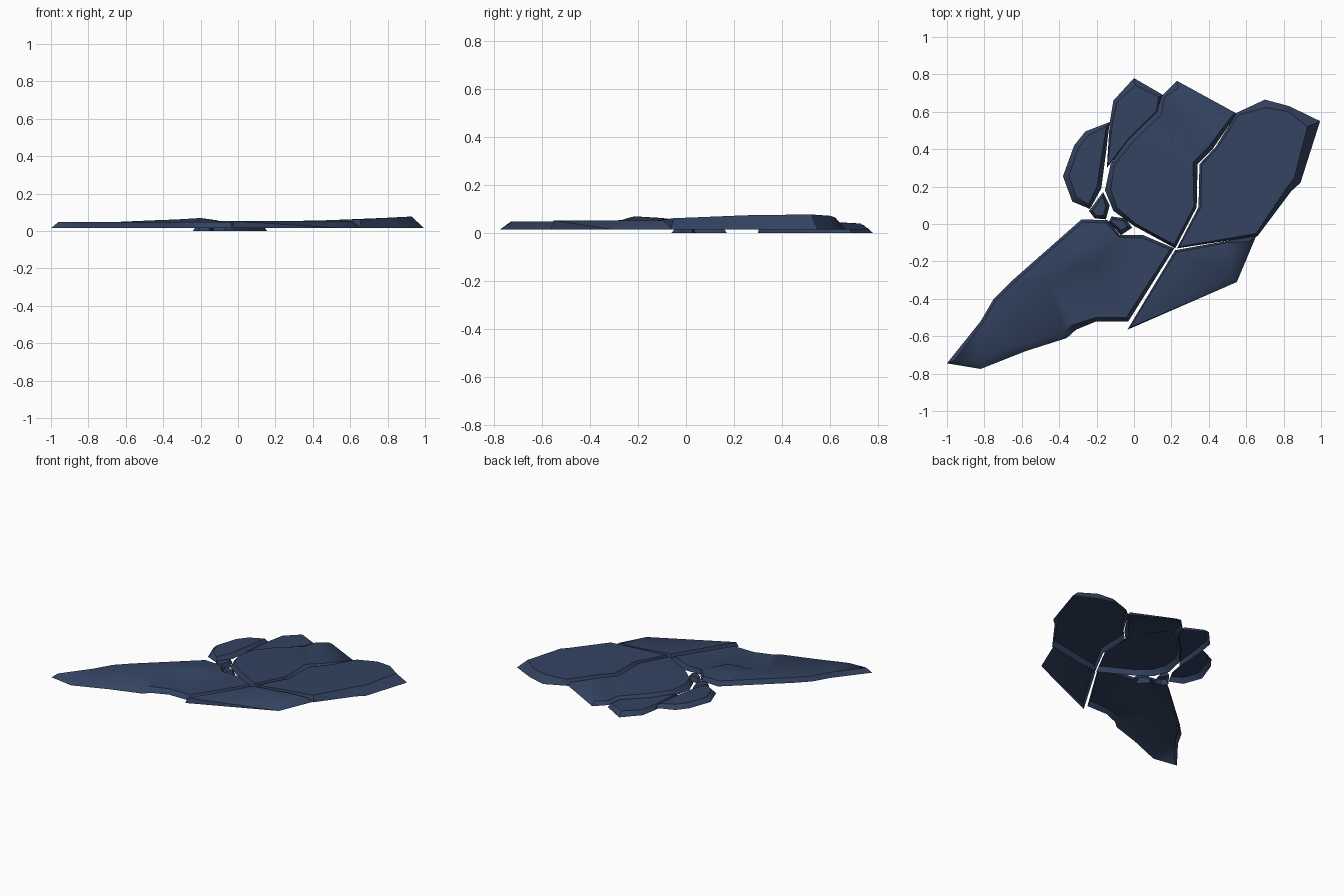
import bpy, math
from mathutils import Vector
from mathutils.geometry import delaunay_2d_cdt

navy = bpy.data.materials.new("slate navy")
navy.diffuse_color = (0.033, 0.056, 0.118, 1)


def slab(name, z0, height, outline, ridge=()):
    """Open-bottomed stone: outline of (x, y, bevel width), counter-clockwise,
    rising to a top at height(x, y); ridge adds inner (x, y, z) relief points."""
    n = len(outline)
    outer = [Vector(p[:2]) for p in outline]
    pts, zs = list(outer), [z0] * n
    for i, p in enumerate(outer):
        a = (p - outer[i - 1]).normalized()
        b = (outer[(i + 1) % n] - p).normalized()
        na, nb = Vector((-a.y, a.x)), Vector((-b.y, b.x))
        m = (na + nb) / max(0.7, 1 + na.dot(nb))
        q = p + m * outline[i][2]
        pts.append(q)
        zs.append(height(q.x, q.y))
    for x, y, z in ridge:
        pts.append(Vector((x, y)))
        zs.append(z)
    edges = [(i, (i + 1) % n) for i in range(n)]
    edges += [(a + n, b + n) for a, b in edges]
    vs, _, fs, origin, _, _ = delaunay_2d_cdt(pts, edges, [], 1, 1e-5)
    verts = [(v.x, v.y, zs[o[0]] if o else height(v.x, v.y)) for v, o in zip(vs, origin)]
    me = bpy.data.meshes.new(name)
    me.from_pydata(verts, [], fs)
    me.materials.append(navy)
    ob = bpy.data.objects.new(name, me)
    bpy.context.collection.objects.link(ob)
    bpy.context.view_layer.objects.active = ob
    bpy.ops.object.select_all(action='DESELECT')
    ob.select_set(True)
    bpy.ops.object.shade_smooth_by_angle(angle=math.radians(40))


B = 0.015  # level of the large slabs' lower rims

# long pointed slab with a raised ledge
slab("long_slab", B, lambda x, y: 0.048,
     [(-1, -.745, .03), (-.82, -.775, .05), (-.58, -.68, .04), (-.36, -.61, .04),
      (-.31, -.565, .03), (-.2, -.52, .02), (-.03, -.52, .02), (.215, -.13, .015),
      (.05, -.06, .015), (-.03, -.06, .012), (-.075, -.06, .01), (-.14, .02, .015),
      (-.28, .025, .015), (-.66, -.31, .015), (-.75, -.4, .015), (-.82, -.52, .015)],
     [(-.4, -.23, .059), (-.35, -.25, .06), (-.2, -.215, .069), (-.12, -.09, .058),
      (-.27, -.1, .062), (-.46, -.28, .049), (-.36, -.285, .045), (-.18, -.26, .045),
      (-.08, -.1, .045)])

# lower right wedge
slab("front_wedge", B, lambda x, y: 0.052,
     [(-.035, -.565, .02), (.55, -.31, .045), (.655, -.06, .04), (.5, -.09, .01),
      (.22, -.14, .012)])

# right slab, highest towards its outer edge
slab("right_slab", B, lambda x, y: min(.077, .052 + .06 * max(0, x - .5)),
     [(.23, -.13, .012), (.66, -.065, .015), (.84, .175, .03), (.89, .22, .04),
      (.995, .55, .055), (.83, .63, .03), (.7, .665, .04), (.55, .595, .015),
      (.435, .41, .012), (.35, .32, .012), (.345, .09, .012)])

# central slab with a small notch
slab("central_slab", B, lambda x, y: .052 - .03 * max(0, y - .3),
     [(.22, -.13, .015), (.335, .09, .015), (.34, .32, .025), (.42, .4, .025),
      (.55, .59, .015), (.23, .765, .03), (.15, .685, .015), (.12, .6, .03),
      (-.03, .46, .03), (-.125, .32, .02), (-.155, .18, .03), (-.11, .07, .025),
      (0, -.01, .015)],
     [(.2, .51, .045), (.217, .62, .045), (.216, .52, .034)])

# back slab, lying lower
slab("back_slab", 0, lambda x, y: .032,
     [(0, .78, .03), (-.11, .66, .02), (-.13, .54, .015), (-.145, .3, .01),
      (-.03, .44, .01), (.13, .6, .01), (.155, .69, .02)])

# left stone
slab("left_stone", B, lambda x, y: .045,
     [(-.13, .545, .02), (-.26, .495, .025), (-.32, .42, .025), (-.38, .255, .03),
      (-.33, .12, .03), (-.235, .08, .02), (-.175, .19, .025), (-.15, .38, .02)])

# two pebbles in the gap
slab("pebble_back", 0, lambda x, y: .033,
     [(-.165, .17, .015), (-.24, .07, .015), (-.21, .03, .015), (-.15, .025, .018),
      (-.13, .1, .02)])
slab("pebble_front", 0, lambda x, y: .033,
     [(-.12, .04, .012), (-.135, .01, .012), (-.07, -.06, .02), (-.01, -.02, .02),
      (-.045, .03, .015)])
